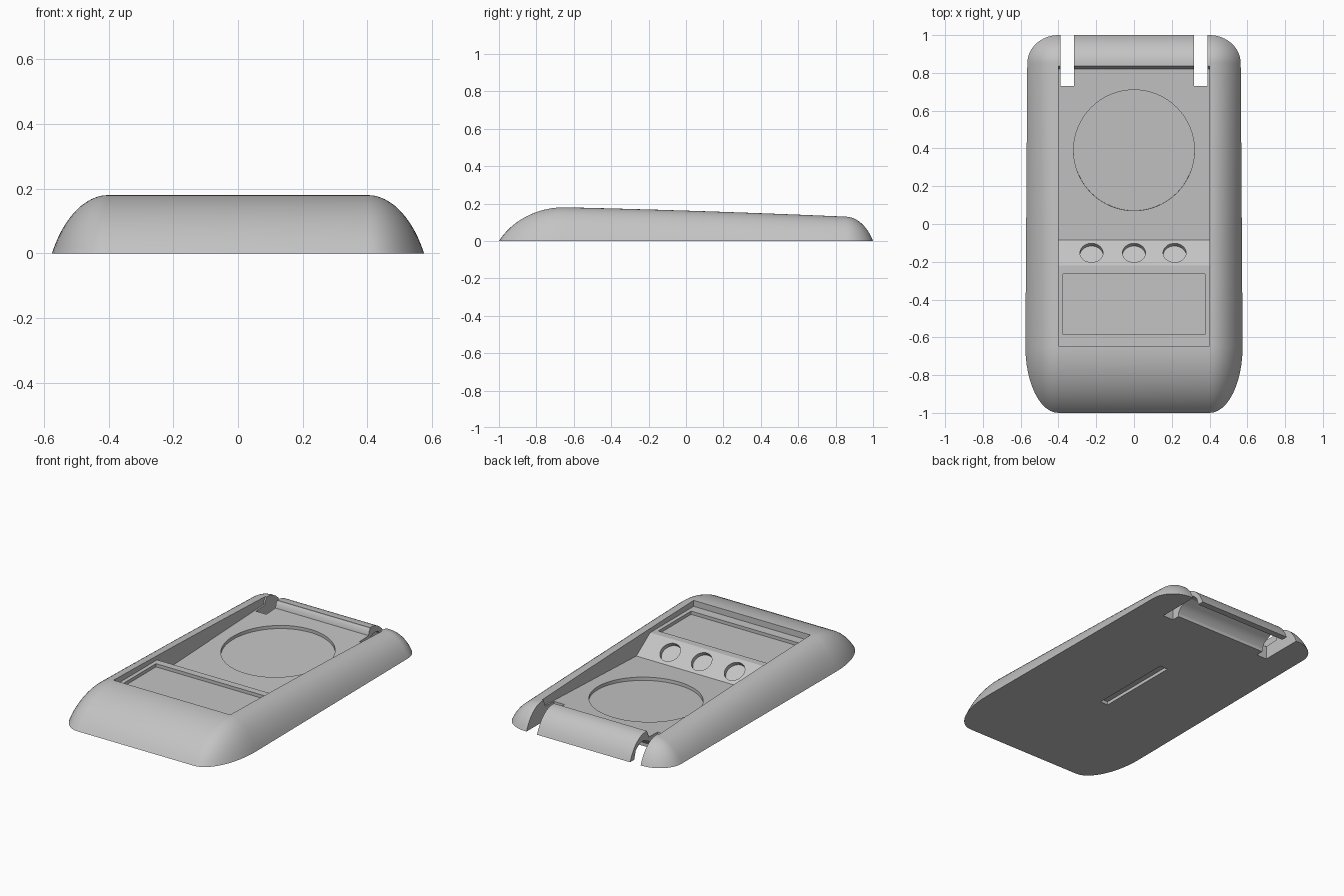
import bpy, bmesh, math
from mathutils import Matrix, Vector

cube = bpy.data.objects.get("Cube")
if cube:
    bpy.data.objects.remove(cube, do_unlink=True)

grey = bpy.data.materials.new("plain grey")
grey.use_nodes = True
colour = (0.55, 0.55, 0.55, 1)
grey.diffuse_color = colour
grey.node_tree.nodes["Principled BSDF"].inputs["Base Color"].default_value = colour


def make_object(name, bm):
    bmesh.ops.recalc_face_normals(bm, faces=bm.faces)
    mesh = bpy.data.meshes.new(name)
    bm.to_mesh(mesh)
    bm.free()
    mesh.materials.append(grey)
    obj = bpy.data.objects.new(name, mesh)
    bpy.context.collection.objects.link(obj)
    return obj


def box(name, x0, x1, y0, y1, z0, z1):
    bm = bmesh.new()
    bmesh.ops.create_cube(bm, size=1)
    for v in bm.verts:
        v.co = Vector((x0 + (v.co.x + .5) * (x1 - x0),
                       y0 + (v.co.y + .5) * (y1 - y0),
                       z0 + (v.co.z + .5) * (z1 - z0)))
    return make_object(name, bm)


def extrude_x(name, profile, half):
    """Prism across x from a (y, z) profile."""
    bm = bmesh.new()
    face = bm.faces.new([bm.verts.new((-half, y, z)) for y, z in profile])
    new = bmesh.ops.extrude_face_region(bm, geom=[face])["geom"]
    bmesh.ops.translate(bm, vec=(2 * half, 0, 0),
                        verts=[g for g in new if isinstance(g, bmesh.types.BMVert)])
    return make_object(name, bm)


def disc(name, centre, radius, depth, tilt, sides):
    """Cylinder cutter reaching depth to either side of its centre."""
    bm = bmesh.new()
    bmesh.ops.create_cone(bm, cap_ends=True, segments=sides, radius1=radius,
                          radius2=radius, depth=2 * depth,
                          matrix=Matrix.Translation(centre) @ Matrix.Rotation(tilt, 4, 'X'))
    return make_object(name, bm)


# Case: domed rounded slab lofted between a flat outline and the top panel
FRONT, BACK, SIDE = -0.65, 0.85, 0.4


def top_height(y):
    t = (y - FRONT) / (BACK - FRONT)
    return 0.18 - 0.035 * t - 0.015 * t * t


right = []
STEPS = 12
for i in range(STEPS + 1):
    a = math.radians(-90 + 90 * i / STEPS)
    right.append((FRONT, 0.175 * math.cos(a), 0.35 * math.sin(a)))
for i in range(1, 6):
    t = i / 6
    right.append((FRONT + t * (BACK - FRONT), 0.175 - 0.01 * t, 0))
for i in range(STEPS + 1):
    a = math.radians(90 * i / STEPS)
    right.append((BACK, 0.165 * math.cos(a), 0.15 * math.sin(a)))

bm = bmesh.new()
rings = []
LEVELS, START = 12, math.radians(30)
for k in range(LEVELS + 1):
    a = START + (math.pi / 2 - START) * k / LEVELS
    r = math.cos(a) / math.cos(START)
    h = (math.sin(a) - math.sin(START)) / (1 - math.sin(START))
    pts = [(SIDE + dx * r, y + dy * r, top_height(y) * h) for y, dx, dy in right]
    pts += [(-x, y, z) for x, y, z in reversed(pts)]
    rings.append([bm.verts.new(p) for p in pts])
n = len(rings[0])
for low, high in zip(rings, rings[1:]):
    for i in range(n):
        j = (i + 1) % n
        bm.faces.new((low[i], low[j], high[j], high[i]))
top = rings[-1]
for i in range(n // 2 - 1):
    bm.faces.new((top[i], top[i + 1], top[n - 2 - i], top[n - 1 - i]))
bm.faces.new(list(reversed(rings[0])))
bmesh.ops.remove_doubles(bm, verts=bm.verts, dist=1e-5)
case = make_object("case", bm)

# Main recess: screen shelf, sloped button strip and rising floor
SHELF, FLOOR0, FLOOR1 = 0.143, 0.05, 0.087
profile = [(-0.645, 0.3), (-0.645, SHELF), (-0.22, SHELF), (-0.085, FLOOR0),
           (0.82, FLOOR1), (0.825, 0.112), (0.835, 0.125), (0.845, 0.3)]
cutters = [extrude_x("main_recess", profile, 0.399)]

# Screen window
cutters.append(box("screen_recess", -0.375, 0.375, -0.585, -0.265, SHELF - 0.02, 0.3))

# Round dial recess following the floor
floor_tilt = math.atan2(FLOOR1 - FLOOR0, 0.905)
dial_z = FLOOR0 + (0.39 + 0.085) * math.tan(floor_tilt)
cutters.append(disc("dial_recess", (0, 0.39, dial_z), 0.32, 0.02, floor_tilt, 64))

# Three button holes square to the slope
slope = -math.atan2(SHELF - FLOOR0, 0.135)
for i, x in enumerate((-0.225, 0, 0.215)):
    cutters.append(disc("button_hole_%d" % i, (x, -0.1525, (SHELF + FLOOR0) / 2),
                        0.061, 0.025, slope, 32))

# Slots on each side of the rear latch
for s in (-1, 1):
    a, b = sorted((s * 0.318, s * 0.39))
    cutters.append(box("latch_slot", a, b, 0.73, 1.1, -0.1, 0.3))

# Hollow under the rear latch
arch = [(0.78, -0.05), (0.78, 0.02), (0.80, 0.05), (0.83, 0.066), (0.87, 0.085),
        (0.91, 0.08), (0.945, 0.05), (0.96, 0.0), (0.96, -0.05)]
cutters.append(extrude_x("latch_hollow", arch, 0.35))

# Narrow groove in the underside
cutters.append(box("base_groove", -0.027, 0.027, -0.27, 0.27, -0.1, 0.02))

for c in cutters:
    c.hide_render = True
    mod = case.modifiers.new(c.name, 'BOOLEAN')
    mod.operation = 'DIFFERENCE'
    mod.solver = 'EXACT'
    mod.object = c

# Bake the cuts and remove the cutters
bpy.context.view_layer.update()
baked = bpy.data.meshes.new_from_object(case.evaluated_get(bpy.context.evaluated_depsgraph_get()))
case.modifiers.clear()
case.data = baked
baked.materials.clear()
baked.materials.append(grey)
baked.polygons.foreach_set("material_index", [0] * len(baked.polygons))
for c in cutters:
    bpy.data.objects.remove(c, do_unlink=True)

bpy.ops.object.select_all(action='DESELECT')
case.select_set(True)
bpy.context.view_layer.objects.active = case
bpy.ops.object.shade_smooth_by_angle(angle=math.radians(30))
